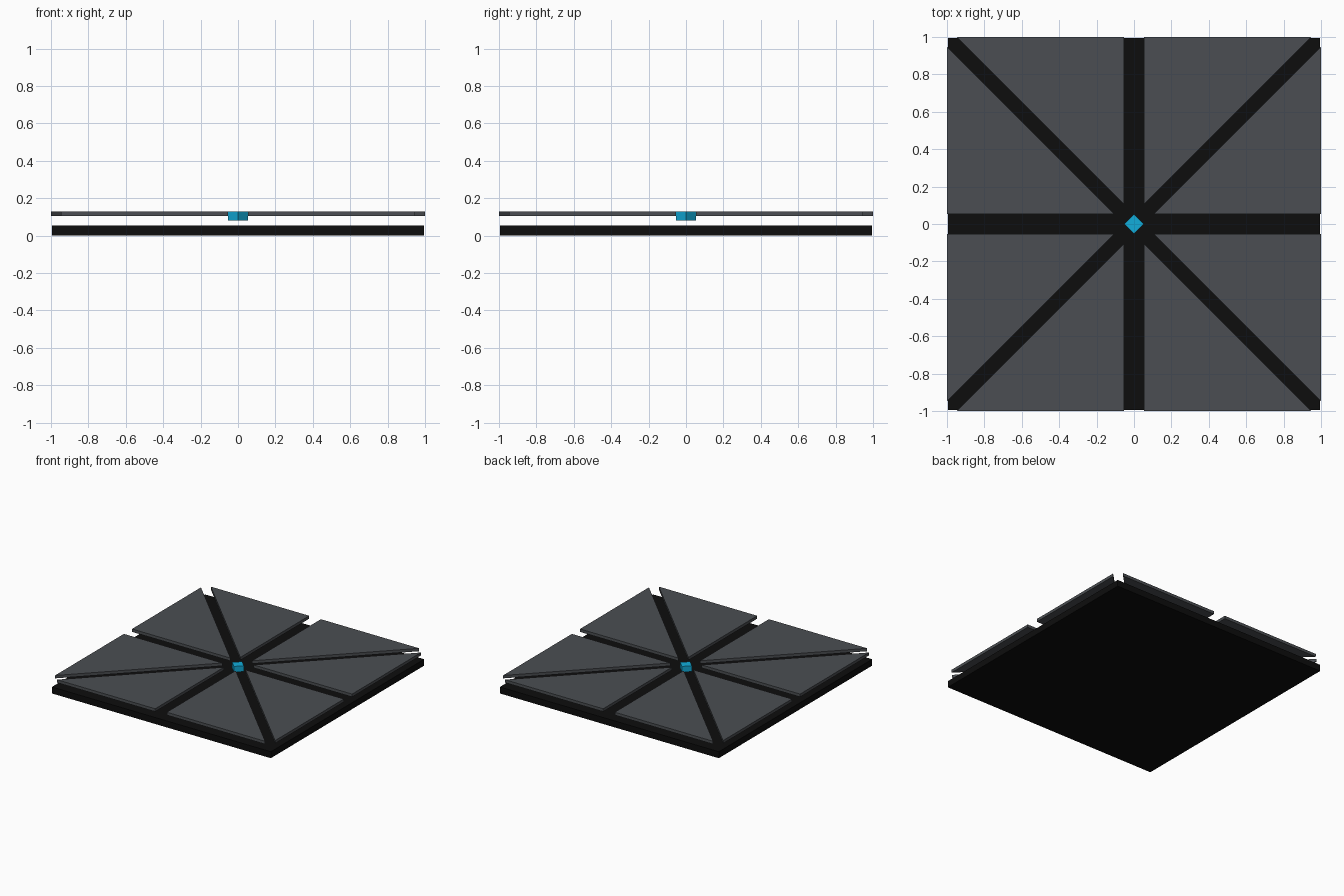
import bpy, bmesh, math
from mathutils import Matrix

if "Cube" in bpy.data.objects:
    bpy.data.objects.remove(bpy.data.objects["Cube"])


def material(name, rgb):
    m = bpy.data.materials.new(name)
    m.diffuse_color = (*rgb, 1)
    m.use_nodes = True
    m.node_tree.nodes["Principled BSDF"].inputs["Base Color"].default_value = m.diffuse_color
    return m


def prism(name, outline, z0, z1, mat):
    bm = bmesh.new()
    face = bm.faces.new([bm.verts.new((x, y, z0)) for x, y in outline])
    top = bmesh.ops.extrude_face_region(bm, geom=[face])
    verts = [v for v in top["geom"] if isinstance(v, bmesh.types.BMVert)]
    bmesh.ops.translate(bm, verts=verts, vec=(0, 0, z1 - z0))
    bmesh.ops.recalc_face_normals(bm, faces=bm.faces[:])
    mesh = bpy.data.meshes.new(name)
    bm.to_mesh(mesh)
    bm.free()
    mesh.materials.append(mat)
    ob = bpy.data.objects.new(name, mesh)
    bpy.context.collection.objects.link(ob)
    return ob


black = material("black", (0.004, 0.004, 0.004))
grey = material("dark_grey", (0.07, 0.076, 0.084))
cyan = material("cyan", (0.006, 0.42, 0.71))

# Base slab
b = 0.995
prism("base_slab", [(-b, -b), (b, -b), (b, b), (-b, b)], 0, 0.053, black)

# Eight floating triangular panels, a mirrored pair per quarter turn
g = 0.053
pair = [[(2 * g, g), (1, g), (1, 1 - g)],
        [(2 * g, -g), (1, g - 1), (1, -g)]]
for quarter in range(4):
    turn = Matrix.Rotation(quarter * math.pi / 2, 2)
    for side, tri in enumerate(pair):
        pts = []
        for x, y in tri:
            pts.append((turn[0][0] * x + turn[0][1] * y,
                        turn[1][0] * x + turn[1][1] * y))
        prism(f"floor_panel_{quarter * 2 + side + 1}", pts, 0.104, 0.128, grey)

# Diamond stud in the middle
d = 0.053
prism("centre_stud", [(d, 0), (0, d), (-d, 0), (0, -d)], 0.08, 0.128, cyan)
